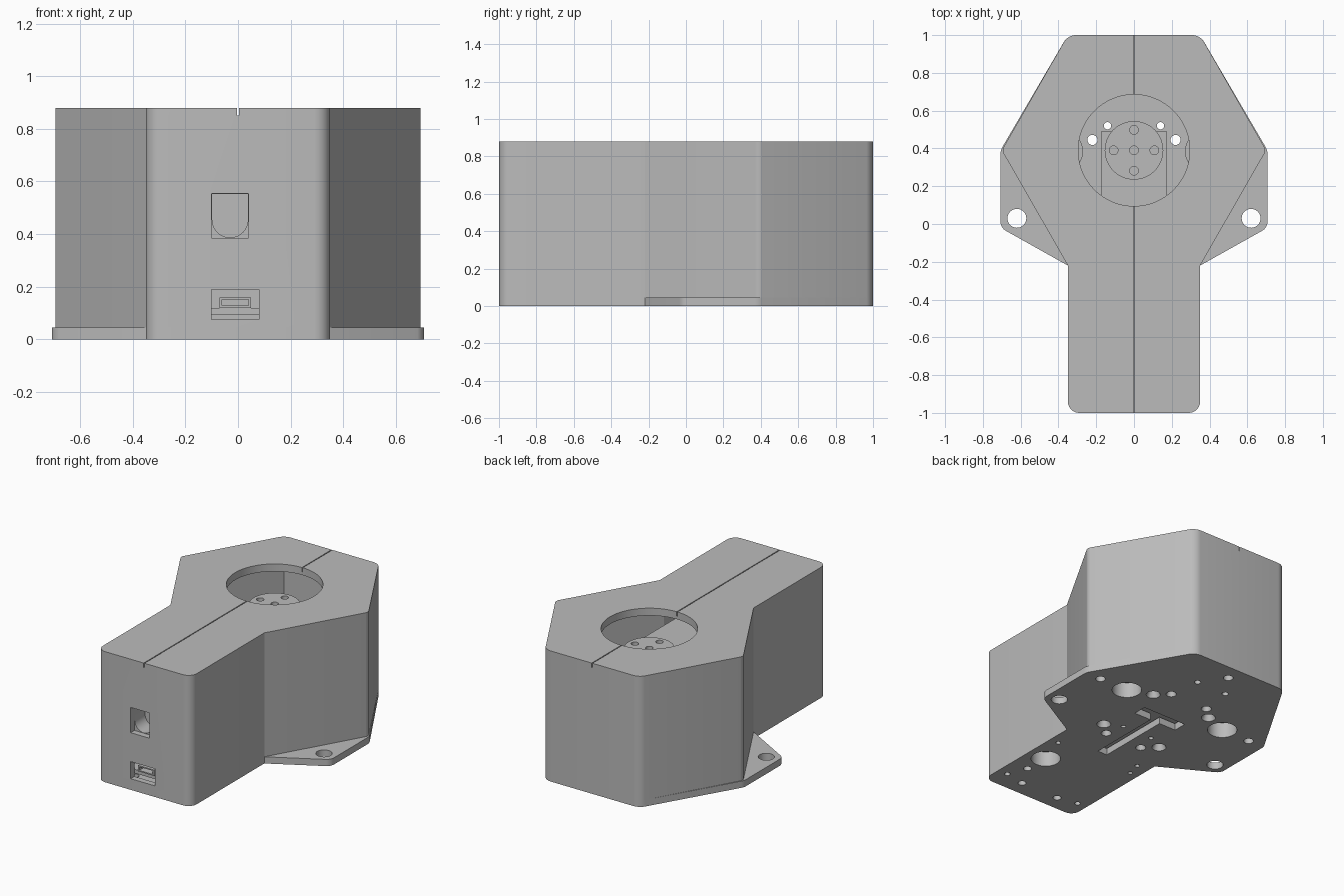
import bpy, bmesh, math
from mathutils import Matrix, Vector

if "Cube" in bpy.data.objects:
    bpy.data.objects.remove(bpy.data.objects["Cube"])

GREY = (0.5, 0.5, 0.5, 1)
mat = bpy.data.materials.new("plain grey")
mat.use_nodes = True
mat.diffuse_color = GREY
mat.node_tree.nodes["Principled BSDF"].inputs["Base Color"].default_value = GREY


def finish(bm, name):
    bmesh.ops.recalc_face_normals(bm, faces=bm.faces)
    mesh = bpy.data.meshes.new(name)
    bm.to_mesh(mesh)
    bm.free()
    mesh.materials.append(mat)
    obj = bpy.data.objects.new(name, mesh)
    bpy.context.collection.objects.link(obj)
    return obj


def add_prism(bm, points, z0, z1):
    """Extruded outline; a third value in a point rounds that corner."""
    low = [bm.verts.new((p[0], p[1], z0)) for p in points]
    high = [bm.verts.new((p[0], p[1], z1)) for p in points]
    n = len(points)
    bm.faces.new(low[::-1])
    bm.faces.new(high)
    for i in range(n):
        j = (i + 1) % n
        bm.faces.new((low[i], low[j], high[j], high[i]))
    corners = [(bm.edges.get((low[i], high[i])), p[2])
               for i, p in enumerate(points) if len(p) > 2]
    for edge, size in corners:
        bmesh.ops.bevel(bm, geom=[edge], offset=size, segments=6,
                        profile=0.5, affect='EDGES')


def prism(name, points, z0, z1):
    bm = bmesh.new()
    add_prism(bm, points, z0, z1)
    return finish(bm, name)


def box(name, x0, x1, y0, y1, z0, z1):
    return prism(name, [(x0, y0), (x1, y0), (x1, y1), (x0, y1)], z0, z1)


def add_cone(bm, x, y, z0, z1, r0, r1, sides=32):
    bmesh.ops.create_cone(bm, cap_ends=True, segments=sides, radius1=r0, radius2=r1,
                          depth=z1 - z0,
                          matrix=Matrix.Translation((x, y, (z0 + z1) / 2)))


def cylinder(name, x, y, z0, z1, r, sides=48):
    bm = bmesh.new()
    add_cone(bm, x, y, z0, z1, r, r, sides)
    return finish(bm, name)


def cut(target, cutter, keep=False):
    cutter.hide_render = True
    mod = target.modifiers.new("cut", 'BOOLEAN')
    mod.object = cutter
    mod.solver = 'EXACT'
    bpy.context.view_layer.objects.active = target
    bpy.ops.object.modifier_apply(modifier=mod.name)
    if not keep:
        bpy.data.objects.remove(cutter)


def mirrored(half):
    """Right half of an outline, front to back, completed on the other side."""
    return half + [(-p[0],) + tuple(p[1:]) for p in reversed(half)]


FLOOR, TOP, LID = 0.045, 0.88, 0.05
HUB_Y = 0.39

# Hollow housing with a round opening in the lid
housing = prism("housing", mirrored([(0.35, -1, 0.06), (0.35, -0.22), (0.70, HUB_Y, 0.02),
                                     (0.35, 1, 0.04)]), FLOOR, TOP)
cut(housing, prism("cavity", mirrored([(0.31, -0.96), (0.31, -0.21), (0.655, HUB_Y),
                                       (0.33, 0.96)]), 0, TOP - LID))
cut(housing, cylinder("lid_opening", 0, HUB_Y, TOP - 0.1, TOP + 0.1, 0.295, 96))

# Centre seam in the lid
cut(housing, box("seam", -0.003, 0.003, -1.1, 1.1, TOP - 0.03, TOP + 0.1))

# Front connector openings
cut(housing, box("power_opening", -0.1, 0.04, -1.1, -0.9, 0.385, 0.555))
cut(housing, box("data_opening", -0.1, 0.08, -1.1, -0.9, 0.075, 0.19))

# Base plate with two screw ears
base = prism("base_plate", mirrored([(0.35, -1, 0.06), (0.35, -0.22), (0.707, -0.02, 0.03),
                                     (0.707, HUB_Y, 0.02), (0.35, 1, 0.04)]), 0, FLOOR)

# Holes in the base: plain, then countersunk
holes = bmesh.new()
paired = [(0.62, 0.03, 0.05), (0.59, 0.385, 0.03), (0.11, 0.735, 0.02),
          (0.11, 0.03, 0.015), (0.287, -0.378, 0.015), (0.28, -0.87, 0.018),
          (0.14, -0.897, 0.025)]
single = [(0, 0.895, 0.03), (-0.264, -0.284, 0.015), (0.228, -0.74, 0.025)]
sunk = [(0.22, 0.445, 0.045), (0.14, 0.52, 0.033), (0.22, -0.025, 0.045), (0.137, -0.10, 0.033)]
for x, y, r in paired + [(-x, y, r) for x, y, r in paired] + single:
    add_cone(holes, x, y, -0.02, FLOOR + 0.02, r, r)
for x, y, r in sunk + [(-x, y, r) for x, y, r in sunk]:
    add_cone(holes, x, y, -0.005, FLOOR + 0.005, r, r * 0.55)
cut(base, finish(holes, "screw_holes"))

# T-shaped slot under the motor
cut(base, prism("slot", mirrored([(0.035, -0.30), (0.035, 0.2), (0.16, 0.2), (0.16, 0.29)]),
                -0.1, 0.1))

# Foot wells, each with a closed boss inside the floor
for i, (x, y) in enumerate([(0.38, 0.385), (-0.38, 0.385), (0.22, -0.576)]):
    boss = cylinder(f"foot_boss_{i + 1}", x, y, FLOOR, 0.13, 0.11)
    well = cylinder("well", x, y, -0.1, 0.1, 0.09)
    cut(boss, well, keep=True)
    cut(base, well)

# Motor body and the drilled round horn below the lid opening
box("motor_body", -0.175, 0.175, -0.32, 0.49, 0.06, 0.70)
horn = cylinder("motor_horn", 0, HUB_Y, 0.70, 0.75, 0.155, 64)
drill = bmesh.new()
for x, y in [(0, 0), (0.108, 0), (-0.108, 0), (0, 0.108), (0, -0.108)]:
    add_cone(drill, x, HUB_Y + y, 0.71, 0.8, 0.023, 0.023)
cut(horn, finish(drill, "horn_holes"))

# Power socket: a backing block with a round-bottomed recess
socket = box("power_socket", -0.12, 0.06, -0.96, -0.78, 0.365, 0.575)
bore = [(-0.03 + 0.068 * math.cos(a), 0.455 + 0.068 * math.sin(a))
        for a in [math.pi + math.pi * i / 16 for i in range(17)]]
recess = prism("recess", bore + [(0.038, 0.553), (-0.098, 0.553)], 0, 0.2)
recess.data.transform(Matrix.Translation((0, -0.85, 0)) @ Matrix.Rotation(math.pi / 2, 4, 'X'))
cut(socket, recess)

# Data port: circuit board and metal shell
box("circuit_board", -0.15, 0.13, -0.955, -0.6, 0.095, 0.12)
port = box("data_port", -0.07, 0.05, -0.965, -0.82, 0.12, 0.16)
cut(port, box("port_mouth", -0.06, 0.04, -1.0, -0.86, 0.128, 0.152))

# Smooth the rounded corners and keep hard edges
for obj in bpy.context.scene.objects:
    obj.select_set(obj.type == 'MESH')
bpy.context.view_layer.objects.active = housing
bpy.ops.object.shade_smooth_by_angle(angle=math.radians(28))
